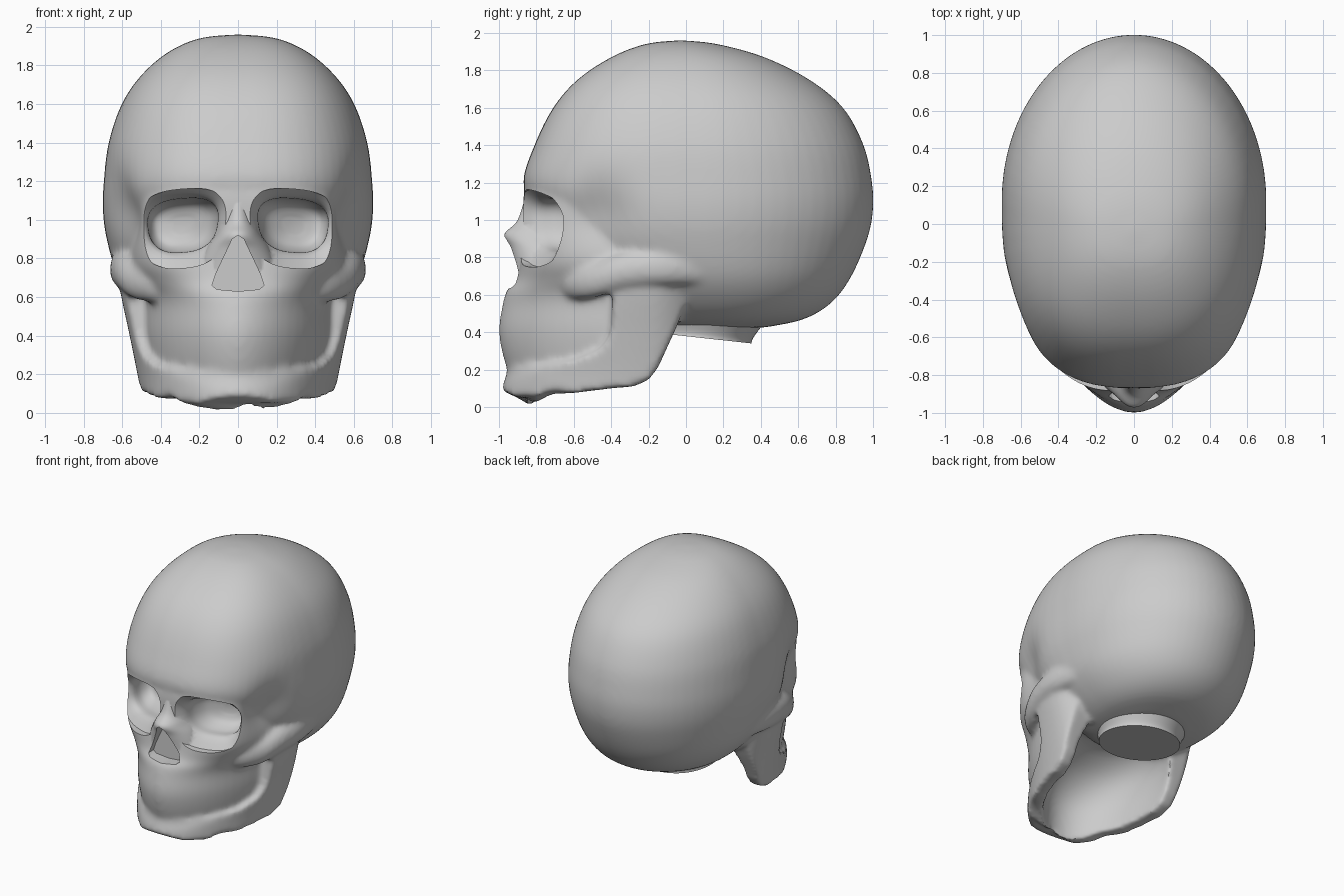
import bpy, bmesh, math
from mathutils import Vector

if "Cube" in bpy.data.objects:
    bpy.data.objects.remove(bpy.data.objects["Cube"], do_unlink=True)

bone = bpy.data.materials.new("bone_grey")
bone.use_nodes = True
bone.diffuse_color = (0.6, 0.6, 0.6, 1)
for node in bone.node_tree.nodes:
    if node.type == 'BSDF_PRINCIPLED':
        node.inputs["Base Color"].default_value = (0.6, 0.6, 0.6, 1)


def spline(rows, n=6):
    """Smooth interpolation through rows of numbers."""
    out = []
    for i in range(len(rows) - 1):
        a, b, c, d = (rows[max(0, min(len(rows) - 1, i + k))] for k in (-1, 0, 1, 2))
        for s in range(n):
            t = s / n
            out.append([q + 0.5 * t * (r - p + t * (2*p - 5*q + 4*r - s4 + t * (3*(q - r) + s4 - p)))
                        for p, q, r, s4 in zip(a, b, c, d)])
    out.append(list(rows[-1]))
    return out


def power(v, e):
    return math.copysign(abs(v) ** (2 / e), v)


def finish(name, bm):
    bmesh.ops.recalc_face_normals(bm, faces=bm.faces)
    mesh = bpy.data.meshes.new(name)
    bm.to_mesh(mesh)
    bm.free()
    obj = bpy.data.objects.new(name, mesh)
    bpy.context.scene.collection.objects.link(obj)
    return obj


def skin_rings(bm, rings):
    rings = [[bm.verts.new(p) for p in ring] for ring in rings]
    for a, b in zip(rings, rings[1:]):
        for i in range(len(a)):
            j = (i + 1) % len(a)
            bm.faces.new((a[i], a[j], b[j], b[i]))
    bm.faces.new(rings[0])
    bm.faces.new(rings[-1])


def loft(name, rows, front_e=2.0, sides=64):
    """Rows: height, front y, back y, half width, widest y, optional front squareness."""
    rings = []
    for row in spline(rows):
        z, front, back, w, mid = row[:5]
        e_front = row[5] if len(row) > 5 else front_e
        ring = []
        for k in range(sides):
            a = math.tau * k / sides
            c, s = math.cos(a), math.sin(a)
            e = e_front if s < 0 else 2.0
            reach = back - mid if s > 0 else mid - front
            ring.append((w * power(c, e), mid + reach * power(s, e), z))
        rings.append(ring)
    bm = bmesh.new()
    skin_rings(bm, rings)
    return finish(name, bm)


def prism(name, outline, place, lo, hi):
    bm = bmesh.new()
    skin_rings(bm, [[place(p, d) for p in outline] for d in (lo, hi)])
    return finish(name, bm)


def bake(obj):
    """Replace the mesh by its modified result."""
    bpy.context.view_layer.update()
    graph = bpy.context.evaluated_depsgraph_get()
    mesh = bpy.data.meshes.new_from_object(obj.evaluated_get(graph))
    obj.modifiers.clear()
    obj.data = mesh


def boolean(obj, other, operation, remove=True):
    mod = obj.modifiers.new(operation.lower(), 'BOOLEAN')
    mod.operation = operation
    mod.solver = 'EXACT'
    mod.object = other
    bake(obj)
    if remove:
        bpy.data.objects.remove(other, do_unlink=True)


# Brain case
cranium = loft("cranium", [
    (1.96, -.05, -.01, .02, -.03), (1.94, -.22, .17, .2, -.02),
    (1.87, -.40, .42, .36, .02), (1.75, -.58, .66, .5, .05),
    (1.6, -.71, .84, .602, .08), (1.4, -.81, .95, .67, .1),
    (1.2, -.87, .995, .695, .12), (1.05, -.8, 1.0, .7, .12),
    (.9, -.68, .97, .68, .12), (.7, -.48, .885, .62, .15),
    (.56, -.35, .78, .52, .18), (.47, -.28, .63, .4, .18),
    (.425, -.2, .42, .25, .15)], 2.6)

# Upper face and tooth block
face = loft("face", [
    (.18, -.95, -.1, .45, -.25, 1.8), (.3, -.985, -.1, .475, -.25, 1.8),
    (.42, -1.0, -.1, .49, -.25, 1.8), (.55, -.98, -.1, .49, -.25, 1.85),
    (.62, -.96, -.1, .5, -.25, 2.0), (.68, -.915, -.05, .525, -.25, 2.3),
    (.78, -.89, 0, .565, -.25, 2.6), (.95, -.87, 0, .575, -.25, 2.7),
    (1.15, -.865, 0, .565, -.25, 2.7), (1.3, -.8, 0, .45, -.25, 2.5)])

# Lower jaw trimmed to its side outline
jaw = loft("jaw", [
    (-.1, -1.0, .2, .485, -.2), (.09, -.985, .2, .505, -.2), (.2, -.955, .2, .522, -.2),
    (.4, -.93, .2, .562, -.2), (.6, -.88, .2, .605, -.2), (.8, -.8, .2, .64, -.2)], 1.9)
jaw_outline = [(-1.05, .12), (-.98, .085), (-.9, .02), (-.8, .0), (-.73, .035), (-.6, .075),
               (-.4, .1), (-.28, .11), (-.2, .145), (-.15, .21), (-.1, .32), (-.05, .43),
               (.02, .6), (0, .75), (-.38, .75), (-.4, .43), (-.41, .38), (-.46, .31),
               (-.6, .25), (-.85, .215), (-1.05, .2)]
trim = prism("jaw_trim", jaw_outline, lambda p, d: (d, p[0], p[1]), -1, 1)
boolean(jaw, trim, 'INTERSECT')

# Hollow under the palate
hollow = loft("mouth_hollow", [
    (-.2, -.85, .3, .39, -.2), (.1, -.84, .3, .4, -.2), (.3, -.8, .3, .41, -.2),
    (.45, -.68, .3, .38, -.2), (.55, -.5, .2, .28, -.2), (.58, -.35, 0, .1, -.2)])
boolean(face, hollow, 'DIFFERENCE', remove=False)
boolean(jaw, hollow, 'DIFFERENCE')

# Chin underside rises towards the sides
for v in jaw.data.vertices:
    if v.co.z < .15:
        v.co.z += .6 * v.co.x ** 2 * max(0, min(1, (-v.co.y - .6) / .2))


# Cheekbones running back along the sides
def cheekbone(name, side):
    curve = bpy.data.curves.new(name, 'CURVE')
    curve.dimensions = '3D'
    curve.bevel_depth = .065
    curve.bevel_resolution = 4
    curve.use_fill_caps = True
    path = spline([(.34, -.63, .69), (.44, -.58, .69), (.525, -.47, .7),
                   (.58, -.33, .73), (.6, -.12, .74), (.56, .1, .74)], 4)
    line = curve.splines.new('POLY')
    line.points.add(len(path) - 1)
    for point, (x, y, z) in zip(line.points, path):
        point.co = (side * x, y, z, 1)
    temp = bpy.data.objects.new(name, curve)
    bpy.context.scene.collection.objects.link(temp)
    bpy.context.view_layer.update()
    graph = bpy.context.evaluated_depsgraph_get()
    bm = bmesh.new()
    bm.from_mesh(bpy.data.meshes.new_from_object(temp.evaluated_get(graph)))
    bpy.data.objects.remove(temp, do_unlink=True)
    bmesh.ops.remove_doubles(bm, verts=bm.verts, dist=.0001)
    for v in bm.verts:
        v.co.z = .73 + (v.co.z - .73) * 1.5
    return finish(name, bm)


# Fuse the bones into one smooth skin
parts = [cranium, face, jaw, cheekbone("left_cheekbone", 1), cheekbone("right_cheekbone", -1)]
bm = bmesh.new()
for part in parts:
    bm.from_mesh(part.data)
    bpy.data.objects.remove(part, do_unlink=True)
skull = finish("skull", bm)
remesh = skull.modifiers.new("fuse", 'REMESH')
remesh.mode = 'VOXEL'
remesh.voxel_size = .016
soften = skull.modifiers.new("soften", 'SMOOTH')
soften.factor = .5
soften.iterations = 14
bake(skull)

# Shallow temples behind the eye sockets
for v in skull.data.vertices:
    gap = Vector((abs(v.co.x), v.co.y, v.co.z)) - Vector((.6, -.46, 1.04))
    v.co.x -= math.copysign(.06 * math.exp(-(gap.length / .18) ** 2), v.co.x)

# Neck stump with a tilted flat base
neck = loft("neck", [(.372, -.23, .35, .286, .06), (.42, -.24, .37, .295, .06),
                     (.6, -.25, .5, .38, .06)])
for v in neck.data.vertices:
    v.co.z -= (v.co.y - .06) * .11
boolean(skull, neck, 'UNION')


# Eye sockets: slanted rim, then a rounded bowl
def socket(name, side):
    rings = []
    for y, rx, rz, zc in ([(-1.2, .24, .205, .955)] + spline(
            [(-.79, .24, .205, .955), (-.72, .185, .145, .97), (-.62, .175, .135, .97),
             (-.54, .135, .1, .97), (-.51, .05, .04, .97)], 4)):
        ring = []
        for k in range(48):
            a = math.tau * k / 48
            up = power(math.sin(a), 2.6)
            dx = rx * power(math.cos(a), 2.6) * (1 + .1 * up)
            ring.append((side * (.285 + dx), y + .45 * dx, zc + rz * up - .08 * dx))
        rings.append(ring)
    bm = bmesh.new()
    skin_rings(bm, rings)
    return finish(name, bm)


for side, label in ((1, "left"), (-1, "right")):
    boolean(skull, socket(label + "_socket", side), 'DIFFERENCE')

# Nasal bridge and opening
nose = loft("nose", [
    (1.16, -.85, -.7, .055, -.76), (1.0, -.9, -.7, .08, -.76), (.925, -.97, -.7, .115, -.76),
    (.85, -.945, -.7, .165, -.76), (.75, -.925, -.7, .2, -.76), (.65, -.93, -.7, .19, -.76),
    (.58, -.93, -.7, .15, -.76)], sides=48)
boolean(skull, nose, 'UNION')
opening = [(0, .92), (-.03, .9), (-.115, .72), (-.135, .66), (-.11, .64), (0, .63),
           (.11, .64), (.135, .66), (.115, .72), (.03, .9)]
cut = prism("nose_opening", opening, lambda p, d: (p[0], d, p[1]), -1.1, -.85)
boolean(skull, cut, 'DIFFERENCE')

# Colour and smooth shading
skull.data.materials.clear()
skull.data.materials.append(bone)
for poly in skull.data.polygons:
    poly.material_index = 0
for other in bpy.context.selected_objects:
    other.select_set(False)
skull.select_set(True)
bpy.context.view_layer.objects.active = skull
bpy.ops.object.shade_smooth_by_angle(angle=math.radians(35))
